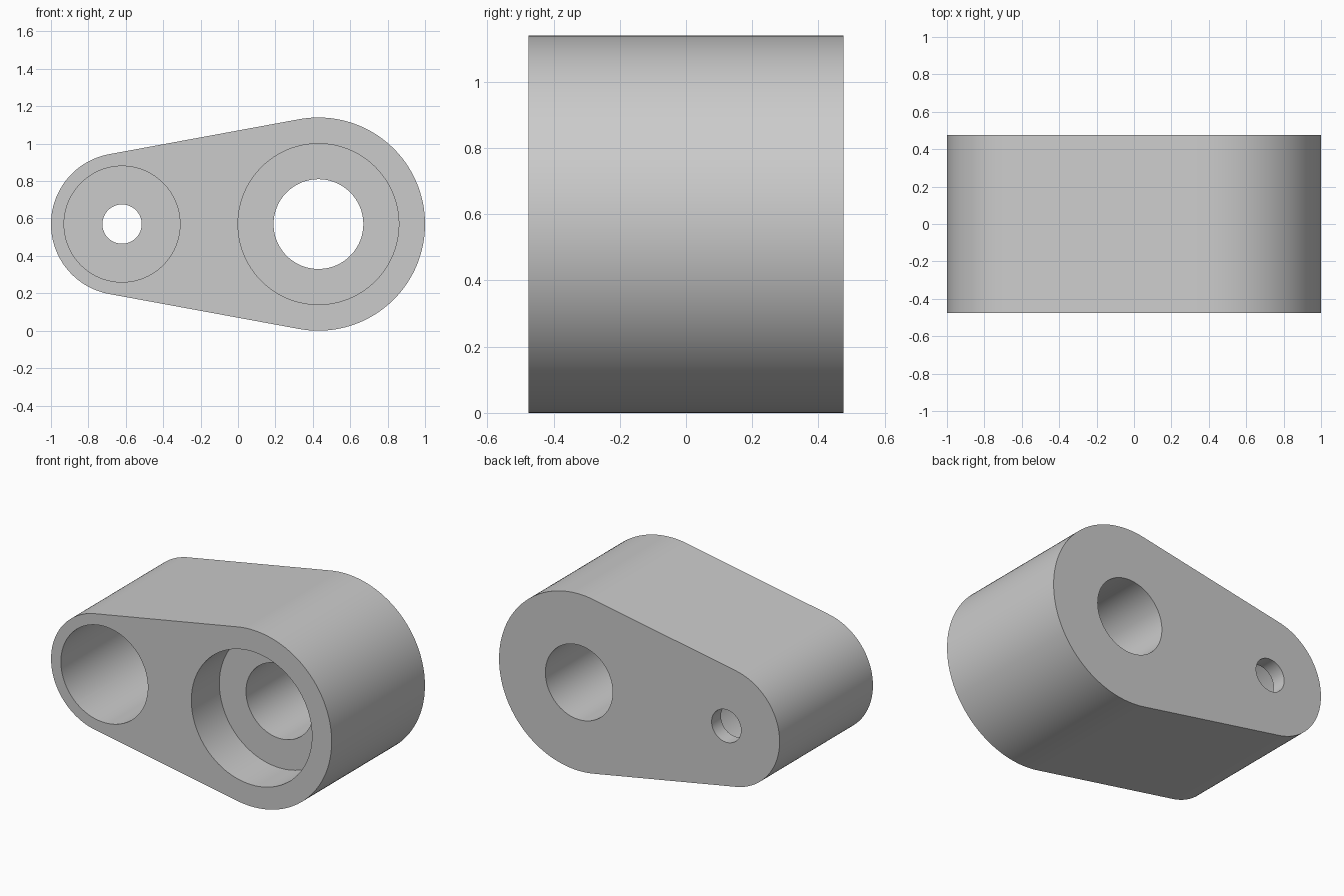
import bpy
import bmesh
import math
from mathutils import Vector

if "Cube" in bpy.data.objects:
    bpy.data.objects.remove(bpy.data.objects["Cube"], do_unlink=True)

HALF = 0.475                 # half the depth of the body
BIG_X, BIG_R = 0.43, 0.57    # large rounded end
SMALL_X, SMALL_R = -0.62, 0.38
MID_Z = BIG_R
SEGMENTS = 96

grey = bpy.data.materials.new("plain_grey")
grey.use_nodes = True
grey.diffuse_color = (0.6, 0.6, 0.6, 1)
grey.node_tree.nodes["Principled BSDF"].inputs["Base Color"].default_value = (0.6, 0.6, 0.6, 1)


def arc(cx, radius, start, end, steps):
    """Points of an arc in the xz plane."""
    angles = [start + (end - start) * i / steps for i in range(steps + 1)]
    return [(cx + radius * math.cos(a), MID_Z + radius * math.sin(a)) for a in angles]


def finish(name, bm):
    bmesh.ops.recalc_face_normals(bm, faces=bm.faces)
    mesh = bpy.data.meshes.new(name)
    bm.to_mesh(mesh)
    bm.free()
    mesh.materials.append(grey)
    obj = bpy.data.objects.new(name, mesh)
    bpy.context.collection.objects.link(obj)
    return obj


def stepped_cutter(name, cx, bore_r, bore_depth, hole_r):
    """Wide bore from the front, narrow hole through to the back."""
    floor = bore_depth - HALF
    over = HALF + 0.1
    steps = [(bore_r, -over), (bore_r, floor), (hole_r, floor), (hole_r, over)]
    bm = bmesh.new()
    rings = []
    for radius, y in steps:
        points = arc(cx, radius, 0, math.tau, SEGMENTS)[:-1]
        rings.append([bm.verts.new((x, y, z)) for x, z in points])
    for a, b in zip(rings, rings[1:]):
        for i in range(SEGMENTS):
            j = (i + 1) % SEGMENTS
            bm.faces.new((a[i], a[j], b[j], b[i]))
    bm.faces.new(rings[0])
    bm.faces.new(rings[-1])
    return finish(name, bm)


# Body: two round ends joined by tangent lines, extruded front to back
tangent = math.acos((BIG_R - SMALL_R) / (SMALL_X - BIG_X))
outline = arc(BIG_X, BIG_R, tangent - math.pi, math.pi - tangent, SEGMENTS) if tangent < math.pi / 2 else None
lean = math.asin((BIG_R - SMALL_R) / (BIG_X - SMALL_X))
top = math.pi / 2 + lean
outline = arc(BIG_X, BIG_R, -top, top, 80) + arc(SMALL_X, SMALL_R, top, math.tau - top, 64)
bm = bmesh.new()
face = bm.faces.new([bm.verts.new((x, -HALF, z)) for x, z in outline])
extruded = bmesh.ops.extrude_face_region(bm, geom=[face], use_keep_orig=True)
moved = [v for v in extruded["geom"] if isinstance(v, bmesh.types.BMVert)]
bmesh.ops.translate(bm, verts=moved, vec=Vector((0, 2 * HALF, 0)))
body = finish("link_body", bm)

# Counterbored holes
cutters = [
    stepped_cutter("large_hole_cutter", BIG_X, 0.43, 0.285, 0.24),
    stepped_cutter("small_hole_cutter", SMALL_X, 0.31, 0.855, 0.105),
]
for cutter in cutters:
    cutter.hide_render = True
    mod = body.modifiers.new(cutter.name, 'BOOLEAN')
    mod.operation = 'DIFFERENCE'
    mod.solver = 'EXACT'
    mod.object = cutter

# Apply the cuts and drop the cutters
bpy.context.view_layer.update()
evaluated = body.evaluated_get(bpy.context.evaluated_depsgraph_get())
cut_mesh = bpy.data.meshes.new_from_object(evaluated)
body.modifiers.clear()
body.data = cut_mesh
for cutter in cutters:
    bpy.data.objects.remove(cutter, do_unlink=True)

# Smooth round walls, crisp rims
for obj in bpy.context.selected_objects:
    obj.select_set(False)
body.select_set(True)
bpy.context.view_layer.objects.active = body
bpy.ops.object.shade_smooth_by_angle(angle=math.radians(30))
